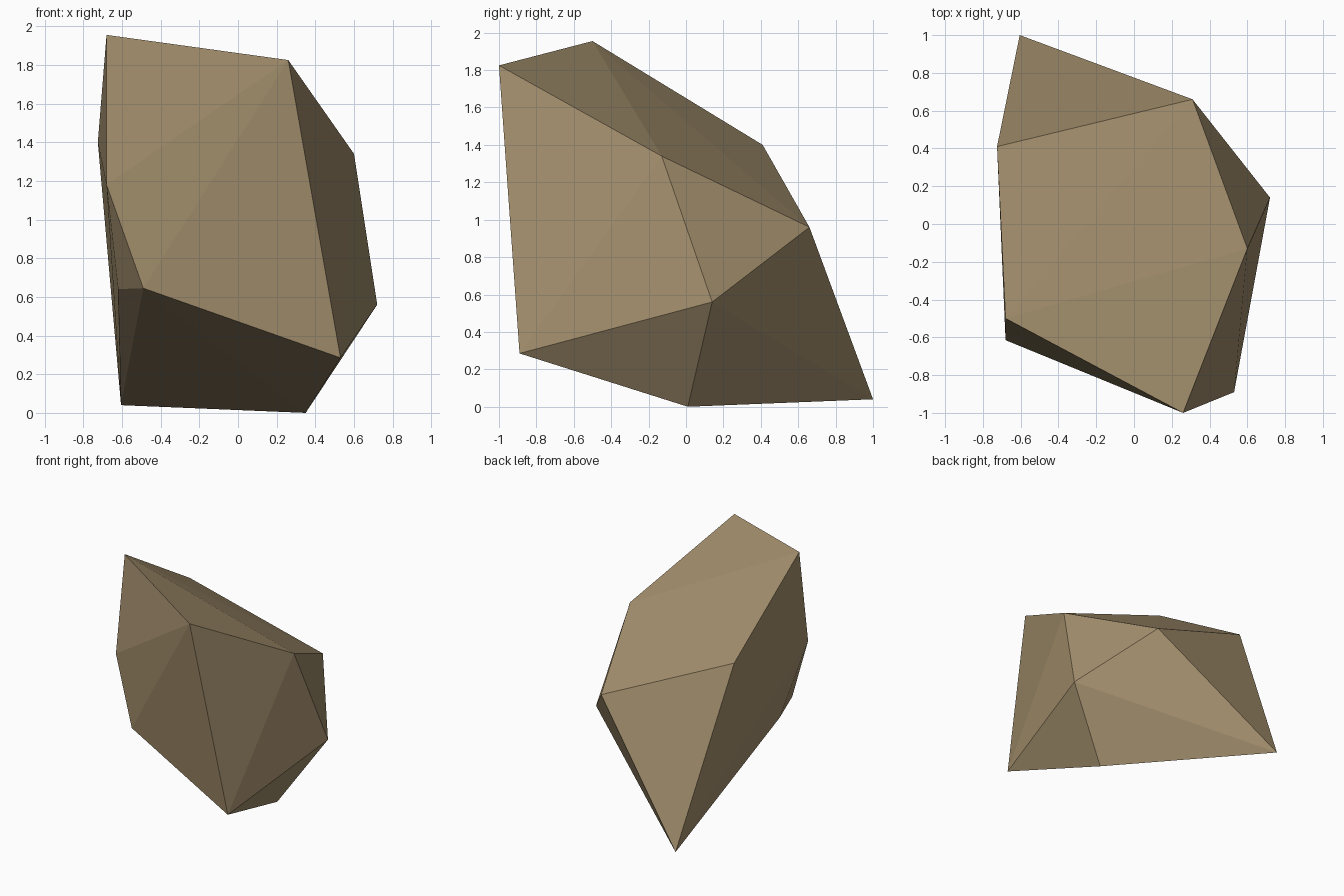
import bpy, bmesh

if "Cube" in bpy.data.objects:
    bpy.data.objects.remove(bpy.data.objects["Cube"])

# Corner points of the faceted boulder, roughly top to bottom
corners = [
    (-0.68, -0.50, 1.955), (0.26, -1.00, 1.825),   # front peak ridge
    (-0.725, 0.41, 1.40), (0.60, -0.13, 1.34),     # sloping top
    (0.31, 0.66, 0.96), (-0.68, -0.615, 1.18),
    (-0.62, -0.33, 0.64), (-0.49, -0.68, 0.645),   # front left undercut
    (0.72, 0.14, 0.56), (0.53, -0.89, 0.285),      # right side
    (0.35, 0.01, 0.0), (-0.605, 1.00, 0.04),       # base
]

# Boulder: convex hull wrapped around the corners
bm = bmesh.new()
for c in corners:
    bm.verts.new(c)
bmesh.ops.convex_hull(bm, input=bm.verts[:])
bmesh.ops.recalc_face_normals(bm, faces=bm.faces[:])
mesh = bpy.data.meshes.new("boulder")
bm.to_mesh(mesh)
bm.free()

# Brown stone colour
stone = bpy.data.materials.new("brown stone")
stone.diffuse_color = (0.36, 0.27, 0.15, 1)
stone.use_nodes = True
stone.node_tree.nodes["Principled BSDF"].inputs["Base Color"].default_value = stone.diffuse_color
mesh.materials.append(stone)
boulder = bpy.data.objects.new("boulder", mesh)
bpy.context.collection.objects.link(boulder)
